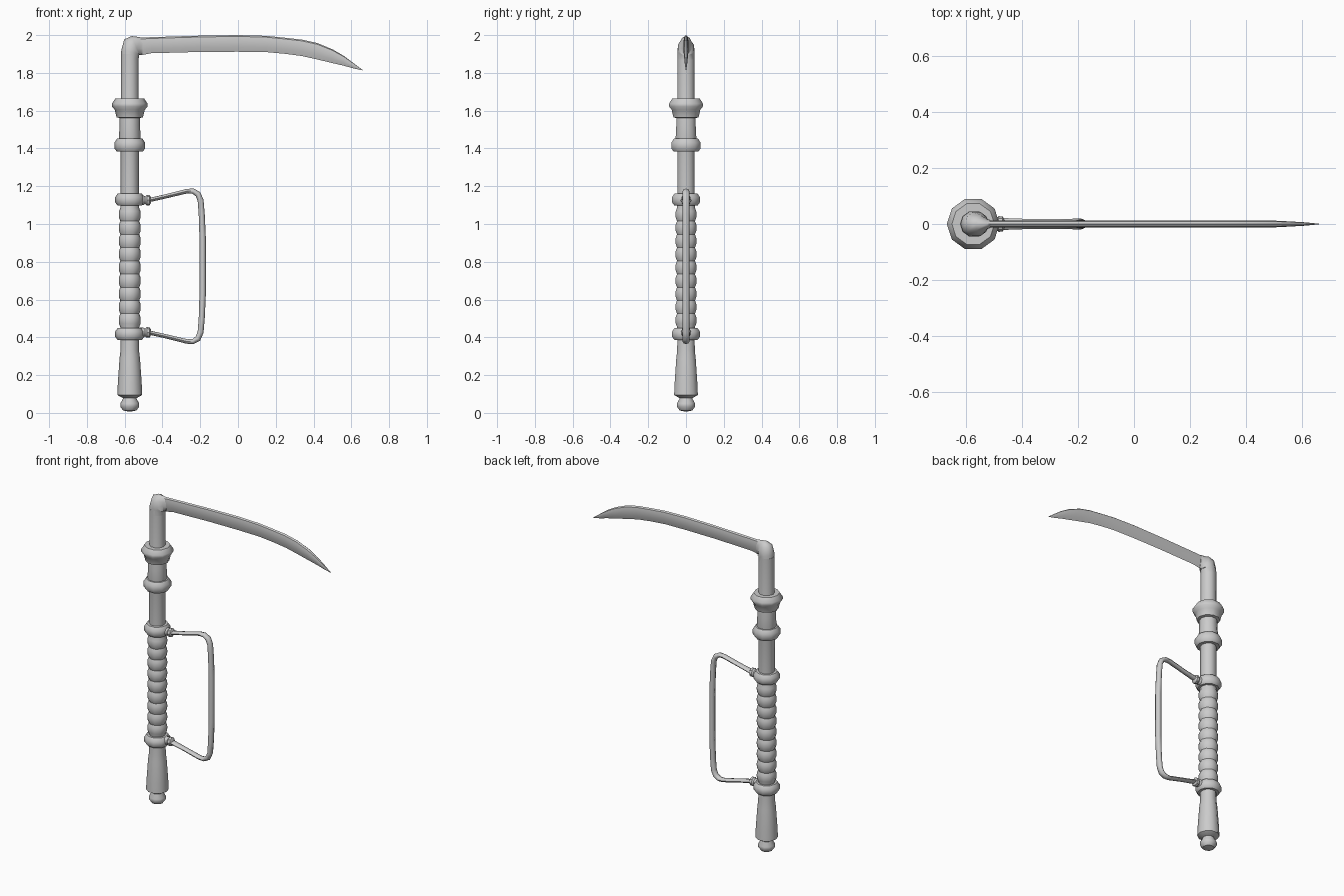
import bpy, bmesh, math

AXIS_X = -0.573   # shaft axis
MID_Z = 0.776     # mirror height of the hand guard


def loft(name, rings, angle=40):
    """Skin a list of equal-length point rings, closing both ends."""
    bm = bmesh.new()
    loops = [[bm.verts.new(p) for p in ring] for ring in rings]
    n = len(loops[0])
    for a, b in zip(loops, loops[1:]):
        for i in range(n):
            j = (i + 1) % n
            bm.faces.new((a[i], a[j], b[j], b[i]))
    bm.faces.new(loops[0])
    bm.faces.new(loops[-1])
    bmesh.ops.recalc_face_normals(bm, faces=bm.faces[:])
    mesh = bpy.data.meshes.new(name)
    bm.to_mesh(mesh)
    bm.free()
    ob = bpy.data.objects.new(name, mesh)
    bpy.context.collection.objects.link(ob)
    bpy.ops.object.select_all(action='DESELECT')
    bpy.context.view_layer.objects.active = ob
    ob.select_set(True)
    bpy.ops.object.shade_smooth_by_angle(angle=math.radians(angle))
    return ob


def ring(x, z, tilt, a, b, n):
    """Ellipse across a path in the xz plane; tilt = path direction in degrees from +x."""
    t = math.radians(tilt)
    nx, nz = -math.sin(t), math.cos(t)
    pts = []
    for i in range(n):
        u = 2 * math.pi * i / n
        c, s = a * math.cos(u), b * math.sin(u)
        pts.append((x + nx * c, s, z + nz * c))
    return pts


def lathe(name, profile):
    """Ten-sided turned part from (radius, z) pairs."""
    return loft(name, [ring(AXIS_X, z, 90, r, r, 10) for r, z in profile])


# Pommel and flared butt
lathe("pommel", [(0.012, 0.008), (0.035, 0.013), (0.05, 0.032), (0.05, 0.05),
                 (0.036, 0.075), (0.036, 0.1)])
lathe("butt", [(0.036, 0.078), (0.066, 0.095), (0.063, 0.16), (0.054, 0.29),
               (0.049, 0.33), (0.048, 0.42)])

# Rippled grip
grip, step = [(0.05, 0.42)], 0.07
for k in range(9):
    z = 0.455 + k * step
    grip += [(0.050, z), (0.057, z + 0.25 * step), (0.058, z + 0.5 * step), (0.057, z + 0.75 * step)]
lathe("grip", grip + [(0.05, 1.085), (0.05, 1.13)])

# Upper shaft, swelling between the two rings
lathe("shaft", [(0.048, 1.1), (0.048, 1.4), (0.058, 1.45), (0.054, 1.52),
                (0.054, 1.6), (0.047, 1.65), (0.047, 1.9)])

# Collars and rings
for name, r, z0, z1 in (("lower_collar", 0.077, 0.387, 0.45),
                        ("upper_collar", 0.077, 1.098, 1.162),
                        ("neck_ring", 0.081, 1.383, 1.452)):
    h = z1 - z0
    lathe(name, [(0.045, z0), (r - 0.012, z0), (r, z0 + 0.25 * h),
                 (r, z0 + 0.7 * h), (r - 0.014, z1), (0.045, z1)])
lathe("top_cup", [(0.05, 1.56), (0.07, 1.565), (0.08, 1.605), (0.094, 1.622),
                  (0.094, 1.638), (0.076, 1.665), (0.045, 1.665)])

# Elbow narrowing into the blade
loft("elbow", [ring(x, z, t, a, b, 10) for x, z, t, a, b in (
    (-0.573, 1.87, 90, 0.047, 0.047), (-0.571, 1.91, 78, 0.048, 0.047),
    (-0.560, 1.935, 45, 0.060, 0.045), (-0.542, 1.945, 23, 0.054, 0.034),
    (-0.522, 1.943, 3, 0.047, 0.018), (-0.505, 1.942, 0, 0.044, 0.012))], 60)

# Blade: (x, top, bottom, half thickness)
blade = [(-0.53, 1.988, 1.898, 0.012), (-0.51, 1.987, 1.894, 0.012),
         (-0.46, 1.989, 1.904, 0.012), (-0.2, 1.997, 1.911, 0.012),
         (0.0, 2.0, 1.912, 0.012), (0.15, 1.996, 1.91, 0.012),
         (0.25, 1.986, 1.901, 0.012), (0.34, 1.976, 1.889, 0.012),
         (0.42, 1.958, 1.871, 0.012), (0.5, 1.925, 1.852, 0.012),
         (0.56, 1.89, 1.838, 0.009), (0.61, 1.853, 1.824, 0.006),
         (0.66, 1.815, 1.813, 0.001)]
section = [(0, 1), (0.75, 0.92), (1, 0.7), (0.7, 0.3), (0, 0),
           (-0.7, 0.3), (-1, 0.7), (-0.75, 0.92)]
loft("blade", [[(x, h * u, bot + (top - bot) * v) for u, v in section]
               for x, top, bot, h in blade])

# Hand guard: upper half, then mirrored; (x, z, tilt, in-plane half, y half)
half = [(-0.49, 1.122, 12, 0.011, 0.020), (-0.46, 1.129, 13, 0.011, 0.021),
        (-0.38, 1.147, 13, 0.011, 0.018), (-0.27, 1.174, 12, 0.012, 0.018),
        (-0.238, 1.174, -10, 0.014, 0.018), (-0.212, 1.158, -45, 0.016, 0.019),
        (-0.198, 1.125, -74, 0.016, 0.019), (-0.192, 1.05, -86, 0.016, 0.019),
        (-0.187, 0.92, -89, 0.017, 0.019)]
guard = half + [(x, 2 * MID_Z - z, -180 - t, a, b) for x, z, t, a, b in reversed(half)]
loft("hand_guard", [ring(*g, 8) for g in guard], 60)

# Sockets that hold the guard
for name, s in (("upper_socket", 1), ("lower_socket", -1)):
    loft(name, [ring(x, MID_Z + s * 0.35, 0, r, r, 8) for x, r in (
        (-0.54, 0.026), (-0.50, 0.025), (-0.492, 0.020), (-0.483, 0.028),
        (-0.468, 0.027), (-0.46, 0.014))])
